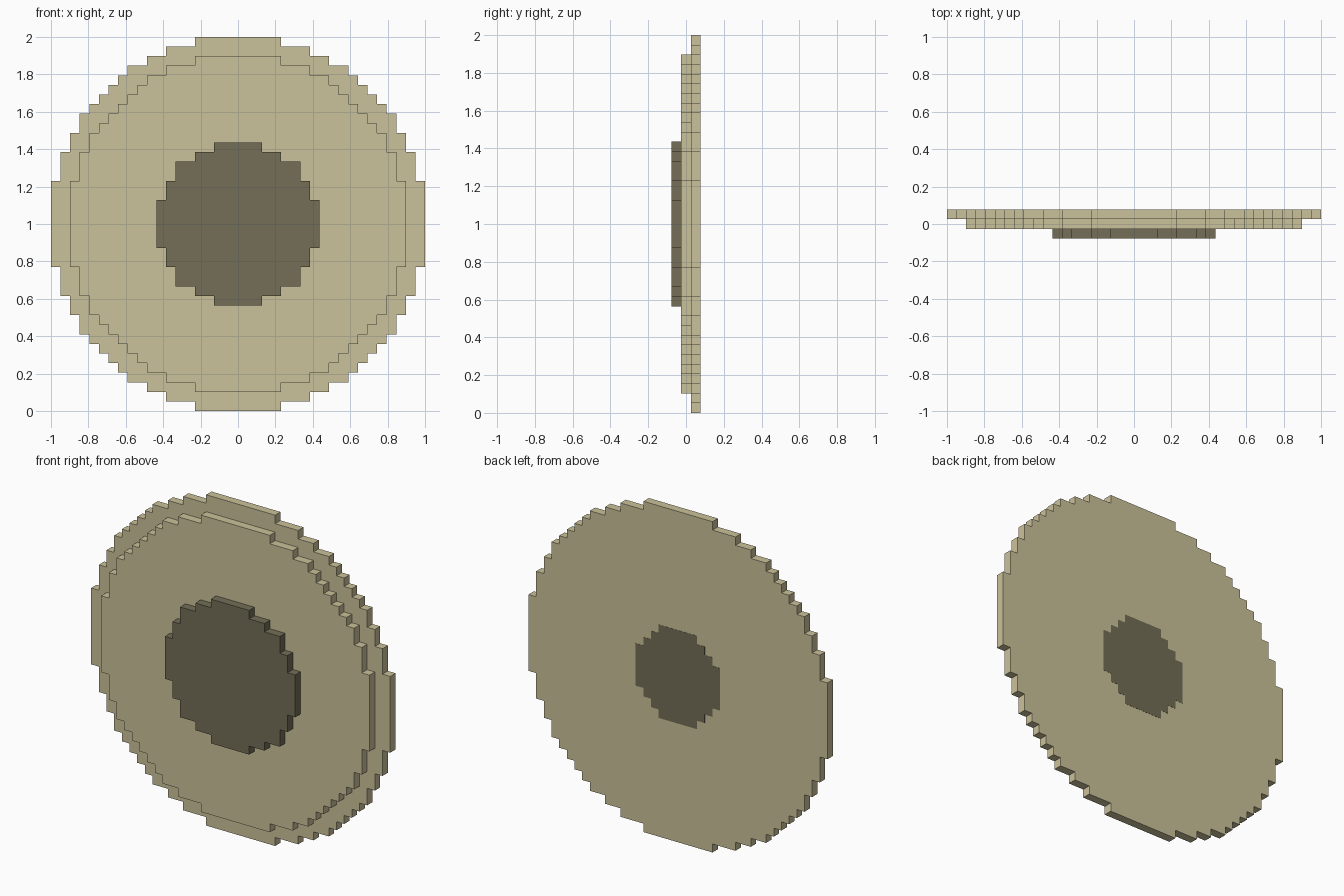
import bpy, bmesh

if "Cube" in bpy.data.objects:
    bpy.data.objects.remove(bpy.data.objects["Cube"])

U = 2 / 39  # block size: the disc is 39 blocks across


def linear(c):
    c /= 255
    return c / 12.92 if c <= 0.04045 else ((c + 0.055) / 1.055) ** 2.4


def material(name, rgb):
    m = bpy.data.materials.new(name)
    m.diffuse_color = (*[linear(c) for c in rgb], 1)
    m.use_nodes = True
    m.node_tree.nodes["Principled BSDF"].inputs["Base Color"].default_value = m.diffuse_color
    return m


def outline(radius):
    """Stepped circle made of blocks, as a closed list of (x, z) corners."""
    top = int(radius)
    side = []  # right side, bottom to top
    for j in range(-top, top + 1):
        half = max(i for i in range(top + 1) if i * i + j * j <= radius ** 2) + 0.5
        if side and side[-1][0] == half:
            side[-1] = (half, j + 0.5)
        else:
            side += [(half, j - 0.5), (half, j + 0.5)]
    return side + [(-x, z) for x, z in reversed(side)]


def stepped_disc(name, radius, y0, y1, mat):
    bm = bmesh.new()
    face = bm.faces.new([bm.verts.new((x * U, y0, 1 + z * U)) for x, z in outline(radius)])
    new = bmesh.ops.extrude_face_region(bm, geom=[face])["geom"]
    verts = [g for g in new if isinstance(g, bmesh.types.BMVert)]
    bmesh.ops.translate(bm, verts=verts, vec=(0, y1 - y0, 0))
    bmesh.ops.recalc_face_normals(bm, faces=bm.faces)
    mesh = bpy.data.meshes.new(name)
    bm.to_mesh(mesh)
    bm.free()
    mesh.materials.append(mat)
    bpy.context.collection.objects.link(bpy.data.objects.new(name, mesh))


tan = material("tan", (203, 194, 155))
dark = material("dark_olive", (115, 110, 87))

# three stacked layers, widest at the back
stepped_disc("rim_disc", 19.5, 0.5 * U, 1.5 * U, tan)
stepped_disc("face_disc", 17.5, -0.5 * U, 0.5 * U, tan)
stepped_disc("front_boss", 8.5, -1.5 * U, -0.5 * U, dark)
# painted dark spot on the back
stepped_disc("back_spot", 5.5, 1.5 * U - 0.003, 1.5 * U + 0.001, dark)
